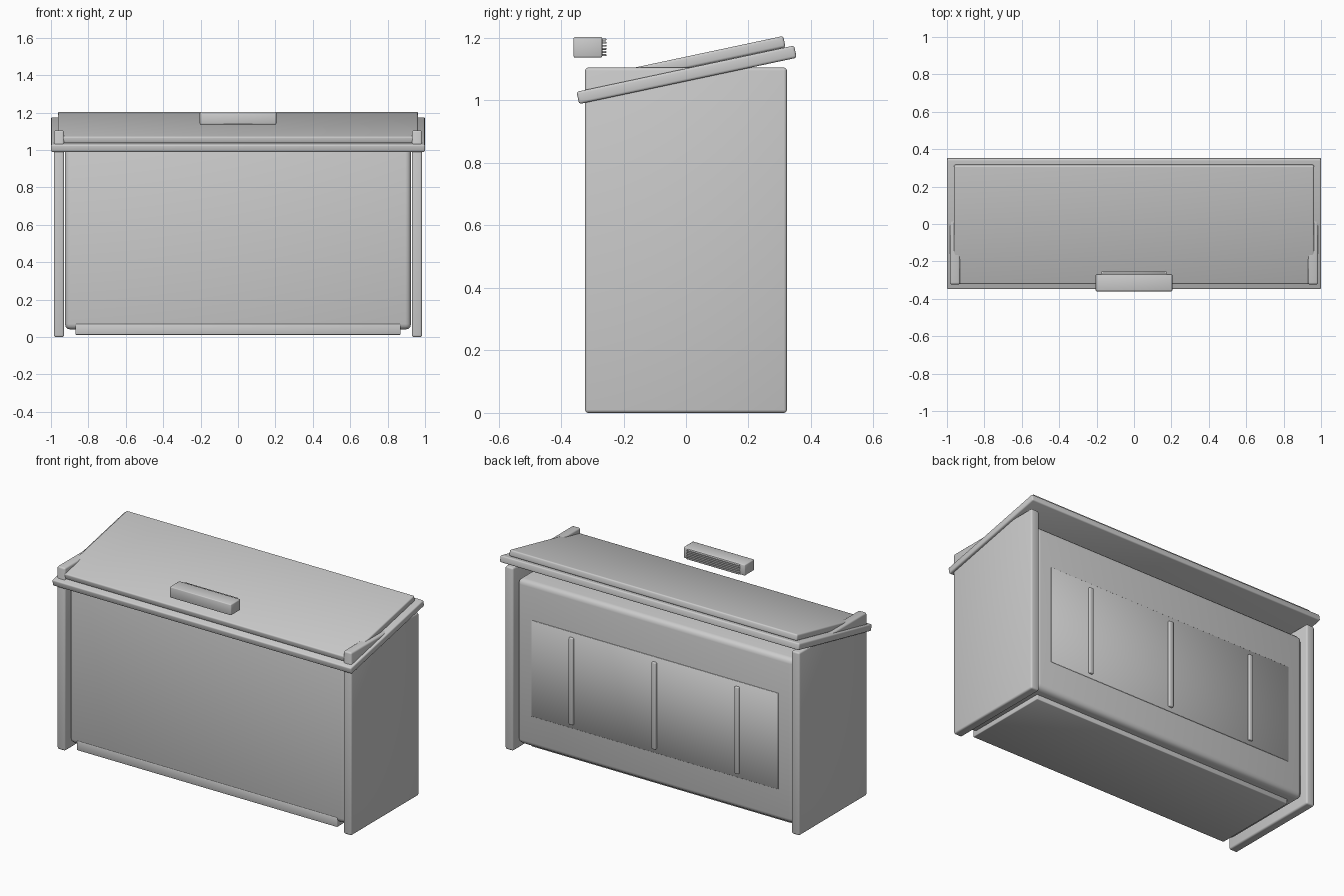
import bpy
from math import radians, sin, cos

cube = bpy.data.objects.get("Cube")
if cube:
    bpy.data.objects.remove(cube, do_unlink=True)

grey = bpy.data.materials.new("light_grey")
grey.use_nodes = True
grey.diffuse_color = (0.6, 0.6, 0.6, 1)
grey.node_tree.nodes["Principled BSDF"].inputs["Base Color"].default_value = (0.6, 0.6, 0.6, 1)


def box(name, low, high, bevel=0.0, segments=3, tilt=0.0, center=None):
    """Box between two corners, rounded and optionally tilted about x."""
    size = [h - l for l, h in zip(low, high)]
    middle = center or [(l + h) / 2 for l, h in zip(low, high)]
    bpy.ops.mesh.primitive_cube_add(size=1, location=middle)
    obj = bpy.context.object
    obj.name = name
    obj.scale = size
    bpy.ops.object.transform_apply(location=False, rotation=False, scale=True)
    obj.rotation_euler.x = tilt
    obj.data.materials.append(grey)
    if bevel:
        mod = obj.modifiers.new("rounding", "BEVEL")
        mod.width = bevel
        mod.segments = segments
        bpy.ops.object.shade_smooth()
    return obj


# Side panels
for side, x in (("right", -0.957), ("left", 0.957)):
    box(side + "_panel", (x - 0.027, -0.323, 0), (x + 0.027, 0.323, 1.105), 0.01)

# Counter body and plinth
box("body", (-0.925, -0.295, 0.04), (0.925, 0.295, 1.035), 0.03)
box("plinth", (-0.87, -0.296, 0.012), (0.87, 0.235, 0.07), 0.004, 2)

# Back access panel with upright handles
box("back_panel", (-0.825, 0.28, 0.23), (0.825, 0.299, 0.81), 0.002, 1)
for i, x in enumerate((-0.554, 0, 0.554)):
    box(f"back_handle_{i + 1}", (x - 0.014, 0.285, 0.255), (x + 0.014, 0.312, 0.78), 0.005, 2)

# Two stacked slabs of the sloping top
tilt = radians(12)
lid_t, pad_t = 0.04, 0.037
lift = (lid_t + pad_t) / 2
box("lid", (-1, -0.356, 0), (1, 0.356, lid_t), 0.008, 3, tilt, (0, 0.002, 1.082))
box("top_pad", (-0.962, -0.324, 0), (0.962, 0.324, pad_t), 0.008, 3, tilt,
    (0, 0.006 - lift * sin(tilt), 1.083 + lift * cos(tilt)))

# Floating bar with slats on its rear face
box("bar", (-0.205, -0.36, 1.137), (0.205, -0.268, 1.203), 0.005, 2)
for i in range(6):
    z = 1.145 + i * 0.01
    box(f"bar_slat_{i + 1}", (-0.175, -0.28, z - 0.003), (0.175, -0.255, z + 0.003), 0.001, 1)
